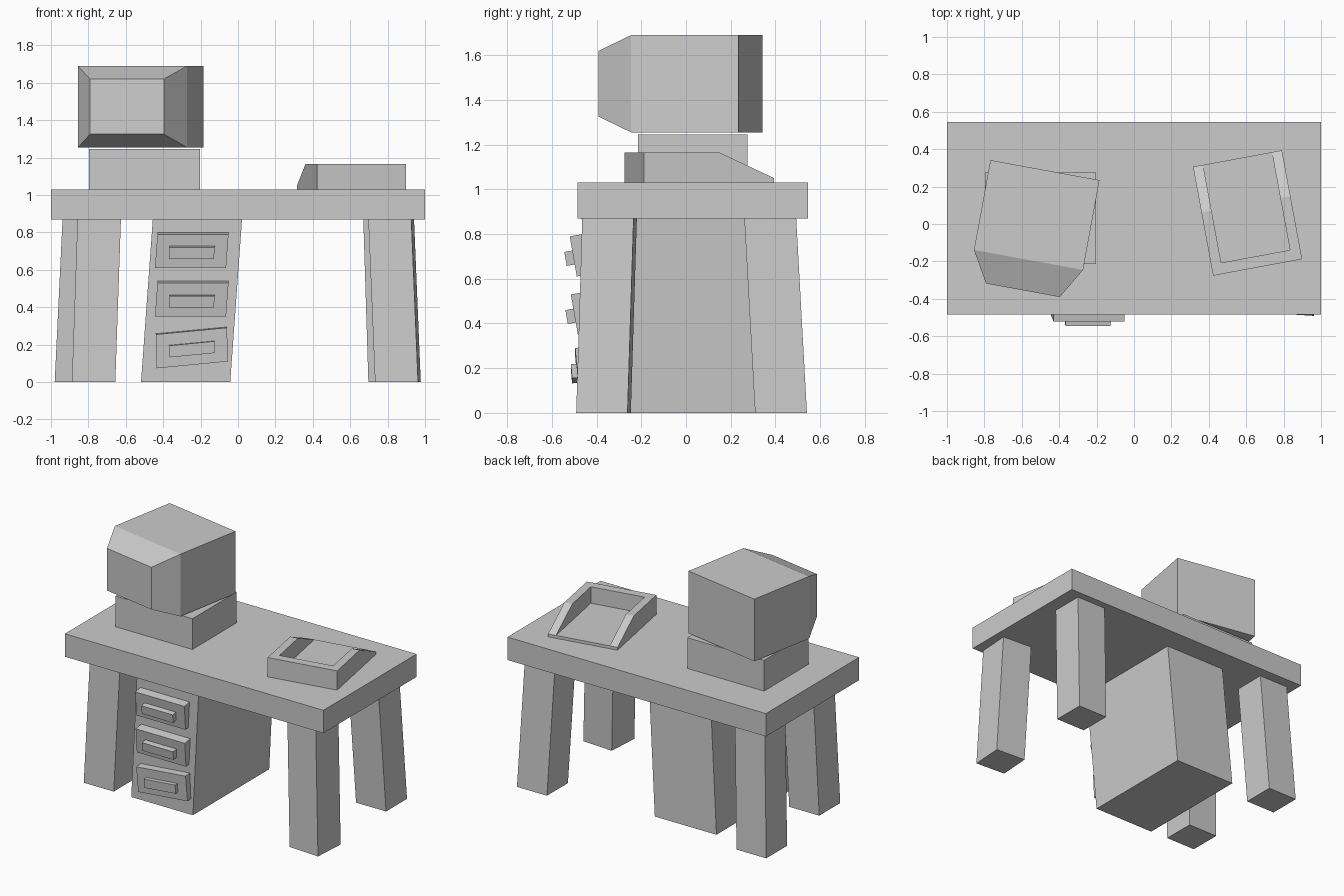
import bpy, bmesh
from math import radians
from mathutils import Matrix, Vector, Euler

if "Cube" in bpy.data.objects:
    bpy.data.objects.remove(bpy.data.objects["Cube"])


def finish(name, bm, matrix=None):
    if matrix:
        bm.transform(matrix)
    bmesh.ops.recalc_face_normals(bm, faces=bm.faces)
    mesh = bpy.data.meshes.new(name)
    bm.to_mesh(mesh)
    bm.free()
    obj = bpy.data.objects.new(name, mesh)
    bpy.context.collection.objects.link(obj)
    return obj


def box(name, size, center, rot=(0, 0, 0), lean=(0, 0)):
    """Box, rotated in degrees, then sheared sideways by lean per unit height."""
    bm = bmesh.new()
    bmesh.ops.create_cube(bm, size=1)
    turn = Euler([radians(a) for a in rot]).to_matrix().to_4x4()
    shear = Matrix.Identity(4)
    shear[0][2], shear[1][2] = lean
    return finish(name, bm, Matrix.Translation(center) @ shear @ turn
                  @ Matrix.Diagonal((*size, 1)))


def prism(name, profile, x0, x1, matrix):
    """Extrude a (y, z) profile from x0 to x1."""
    bm = bmesh.new()
    face = bm.faces.new([bm.verts.new((x0, y, z)) for y, z in profile])
    ext = bmesh.ops.extrude_face_region(bm, geom=[face], use_keep_orig=True)
    verts = [g for g in ext["geom"] if isinstance(g, bmesh.types.BMVert)]
    bmesh.ops.translate(bm, verts=verts, vec=(x1 - x0, 0, 0))
    return finish(name, bm, matrix)


# Desk top
DESK_Z, TOP_Z = 0.87, 1.03
box("desk_top", (2, 1.03, TOP_Z - DESK_Z), (0, 0.03, (DESK_Z + TOP_Z) / 2))

# Splayed legs and drawer cabinet: bottom centre, top centre, yaw
uprights = [
    ("front_left_leg", 0.232, 0.232, (-0.772, -0.32), (-0.742, -0.295), 0),
    ("front_right_leg", 0.23, 0.23, (0.855, -0.369), (0.819, -0.342), -3.7),
    ("back_left_leg", 0.23, 0.23, (-0.865, 0.398), (-0.823, 0.355), 0),
    ("back_right_leg", 0.232, 0.232, (0.813, 0.425), (0.786, 0.377), 0),
    ("drawer_cabinet", 0.477, 0.843, (-0.28, -0.0175), (-0.217, -0.045), 0),
]
for name, w, d, b, t, yaw in uprights:
    mid = ((b[0] + t[0]) / 2, (b[1] + t[1]) / 2, DESK_Z / 2)
    lean = ((t[0] - b[0]) / DESK_Z, (t[1] - b[1]) / DESK_Z)
    box(name, (w, d, DESK_Z), mid, (0, 0, yaw), lean)

# Crooked drawer fronts with handles: front centre y, z, tilt, roll, handle stand-off
drawers = [("top", -0.5045, 0.70, 10, 0, 0.036),
           ("middle", -0.4995, 0.44, 10, 0, 0.036),
           ("bottom", -0.488, 0.182, 5, -5.5, 0.025)]
for name, y, z, tilt, roll, out in drawers:
    rot = (tilt, roll, 0)
    turn = Euler([radians(a) for a in rot]).to_matrix()
    front = Vector((-0.247, y, z))
    box(name + "_drawer_front", (0.38, 0.065, 0.182),
        front + turn @ Vector((0, 0.0325, 0)), rot, (0.074, 0))
    box(name + "_drawer_handle", (0.241, out + 0.01, 0.063),
        front + turn @ Vector((0, 0.005 - out / 2, -0.005)), rot, (0.074, 0))

# Computer case under the monitor
box("computer_case", (0.594, 0.49, 0.215), (-0.5, 0.031, TOP_Z + 0.1075))

# Monitor: turned box whose front tapers to a smaller screen
bm = bmesh.new()
bmesh.ops.create_cube(bm, size=1, matrix=Matrix.Diagonal((0.593, 0.488, 0.435, 1)))
front = min(bm.faces, key=lambda f: f.calc_center_median().y)
screen = bmesh.ops.extrude_discrete_faces(bm, faces=[front])["faces"][0]
bmesh.ops.translate(bm, verts=screen.verts, vec=(0, -0.165, 0))
bmesh.ops.scale(bm, verts=screen.verts, vec=(0.676, 1, 0.678))
finish("monitor", bm, Matrix.Translation((-0.52, 0.048, 1.4725))
       @ Matrix.Rotation(radians(-10.4), 4, 'Z'))

# Paper tray: side walls slope down to an open back
tray = Matrix.Translation((0.607, 0.059, TOP_Z)) @ Matrix.Rotation(radians(10.5), 4, 'Z')
W, D, WALL, H, FLOOR = 0.242, 0.296, 0.055, 0.135, 0.02
side = [(-D, 0), (D, 0), (D, FLOOR), (0.047, H), (-D, H)]
prism("tray_left_side", side, -W, -W + WALL, tray)
prism("tray_right_side", side, W - WALL, W, tray)
base = [(-D, 0), (D, 0), (D, FLOOR), (-D + 0.06, FLOOR), (-D + 0.06, H), (-D, H)]
prism("tray_floor_and_front", base, -W + WALL, W - WALL, tray)
